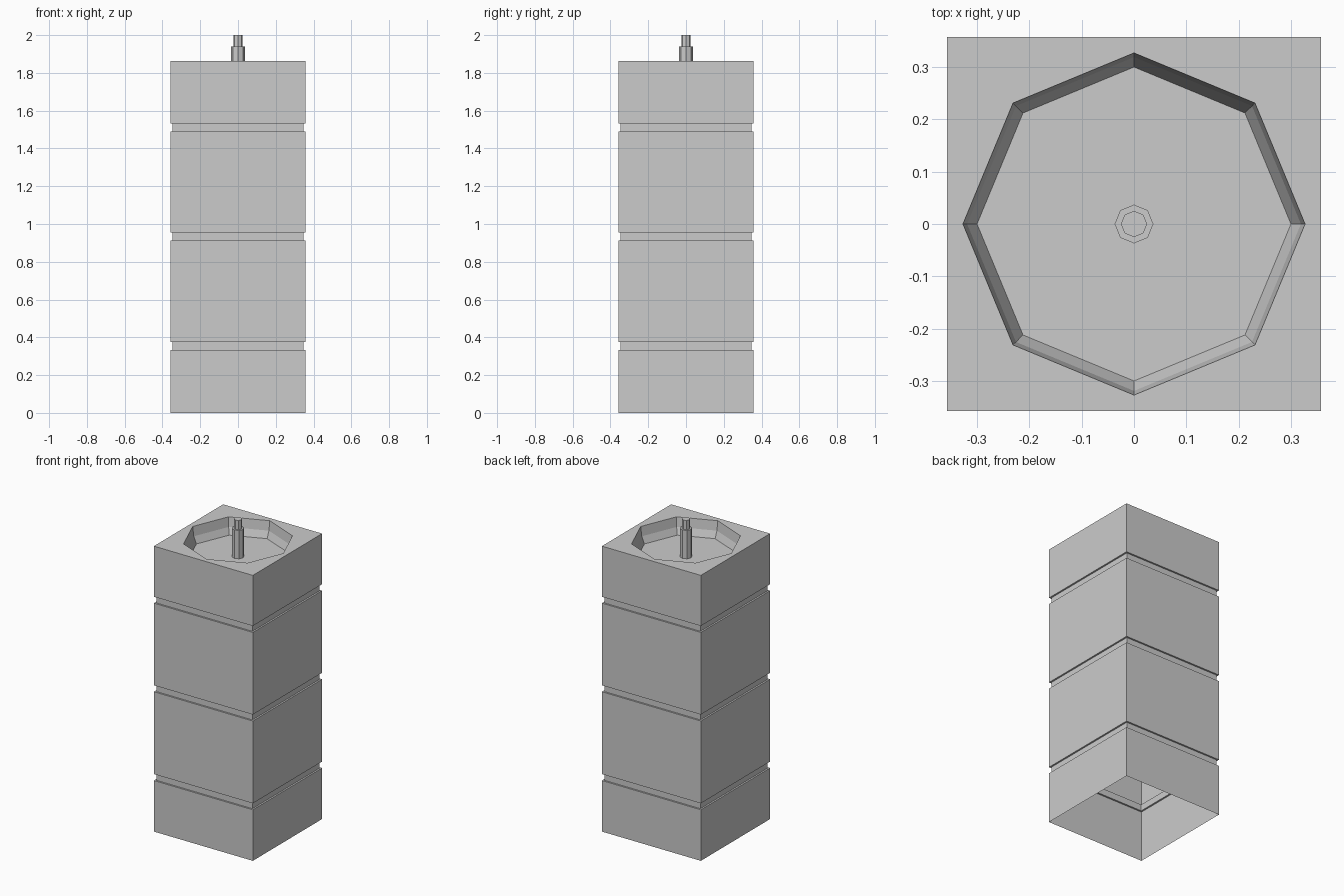
import bpy, bmesh
from math import cos, sin, pi

if "Cube" in bpy.data.objects:
    bpy.data.objects.remove(bpy.data.objects["Cube"])


def octagon(r, z):
    return [(r * cos(i * pi / 4), r * sin(i * pi / 4), z) for i in range(8)]


def square(h, z):
    # eight points (side middles and corners) so it lofts cleanly to an octagon
    pts = []
    for i in range(8):
        c, s = cos(i * pi / 4), sin(i * pi / 4)
        k = h / max(abs(c), abs(s))
        pts.append((c * k, s * k, z))
    return pts


def loft(name, rings):
    # skin consecutive rings, cap the last one, leave the first one open
    bm = bmesh.new()
    loops = [[bm.verts.new(p) for p in ring] for ring in rings]
    for a, b in zip(loops, loops[1:]):
        for i in range(8):
            j = (i + 1) % 8
            bm.faces.new((a[i], a[j], b[j], b[i]))
    bm.faces.new(loops[-1])
    mesh = bpy.data.meshes.new(name)
    bm.to_mesh(mesh)
    bm.free()
    obj = bpy.data.objects.new(name, mesh)
    bpy.context.collection.objects.link(obj)
    return obj


HALF, GROOVE, TOP, FLOOR = 0.357, 0.346, 1.862, 1.755

# square shell, open underneath, with three shallow grooves
rings = [square(HALF, 0)]
for z0, z1 in ((0.333, 0.375), (0.912, 0.954), (1.49, 1.532)):
    rings += [square(HALF, z0), square(GROOVE, z0),
              square(GROOVE, z1), square(HALF, z1)]
rings.append(square(HALF, TOP))

# octagonal basin sunk into the top
rings += [octagon(0.327, TOP), octagon(0.319, 1.80), octagon(0.30, FLOOR)]
loft("body", rings)

# stepped centre post
loft("centre_post", [octagon(0.037, FLOOR), octagon(0.037, 1.94),
                     octagon(0.025, 1.94), octagon(0.025, 2.0),
                     octagon(0.013, 2.0)])
